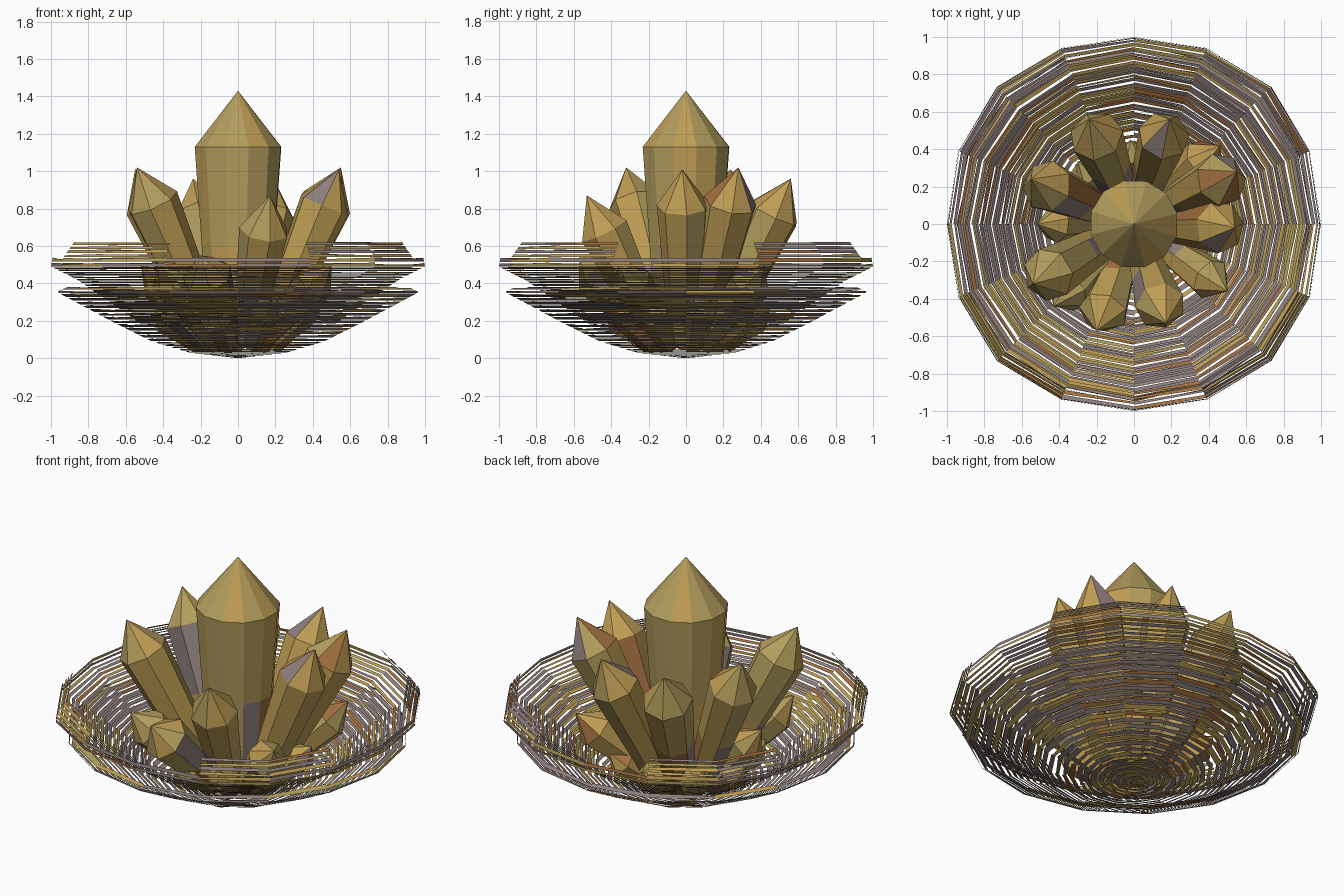
import bpy, bmesh, math, random
from mathutils import Vector

if "Cube" in bpy.data.objects:
    bpy.data.objects.remove(bpy.data.objects["Cube"])

random.seed(4)


def material(name, rgb):
    m = bpy.data.materials.new(name)
    m.diffuse_color = (*rgb, 1)
    m.use_nodes = True
    m.node_tree.nodes["Principled BSDF"].inputs["Base Color"].default_value = m.diffuse_color
    return m


GOLD = material("gold", (0.52, 0.34, 0.09))
OLIVE = material("olive_gold", (0.45, 0.34, 0.11))
RUST = material("rust", (0.36, 0.16, 0.05))
MAUVE = material("mauve", (0.27, 0.21, 0.20))
PALETTE = [GOLD, OLIVE, RUST, MAUVE]


def finish(bm, name):
    me = bpy.data.meshes.new(name)
    bm.to_mesh(me)
    bm.free()
    for m in PALETTE:
        me.materials.append(m)
    ob = bpy.data.objects.new(name, me)
    bpy.context.collection.objects.link(ob)
    return ob


# Crystal: tapered prism along base -> tip, faceted point on top
def crystal(name, base, tip, r, sides=7, point=0.22, taper=0.6):
    base, tip = Vector(base), Vector(tip)
    axis = tip - base
    length = axis.length
    q = axis.to_track_quat('Z', 'Y')
    spin = random.uniform(0, 1)
    bm = bmesh.new()

    def ring(z, rad):
        return [bm.verts.new(base + q @ Vector((
            rad * math.cos(spin + math.tau * i / sides),
            rad * math.sin(spin + math.tau * i / sides), z))) for i in range(sides)]

    foot, low = ring(0, r * taper), ring(length * 0.4, r * (taper + 1) / 2)
    shoulder = ring(length - point, r)
    apex = bm.verts.new(tip)
    bm.faces.new(foot[::-1])
    for a, b in ((foot, low), (low, shoulder)):
        for i in range(sides):
            j = (i + 1) % sides
            bm.faces.new((a[i], a[j], b[j], b[i]))
    for i in range(sides):
        bm.faces.new((shoulder[i], shoulder[(i + 1) % sides], apex))
    for k, f in enumerate(bm.faces):
        # stained foot, clean golden shaft and point
        weights = (4, 3, 2.5, 1.5) if k <= sides else (5, 5, 0.2, 0.4)
        f.material_index = random.choices(range(4), weights)[0]
    return finish(bm, name)


# Central crystal
crystal("central_crystal", (0, 0, 0.06), (0, 0, 1.43), 0.238, 12, 0.30, 0.68)

# Tall leaning crystals: tip position, shoulder radius
tall = [(0.19, 0.56, 0.96, 0.14), (0.55, 0.28, 1.02, 0.145),
        (0.54, -0.02, 1.01, 0.14), (0.17, -0.53, 0.87, 0.135),
        (-0.54, -0.32, 1.02, 0.145), (-0.55, 0.24, 1.01, 0.14),
        (-0.24, 0.56, 0.96, 0.145)]
for i, (x, y, z, r) in enumerate(tall):
    d = Vector((x, y, 0)).normalized() * 0.16
    crystal(f"tall_crystal_{i}", (d.x, d.y, 0.1), (x, y, z), r, 7, 0.21)

# Low crystals between and below the tall ones
low = [(-0.20, -0.57, 0.55, 0.135), (0.50, -0.36, 0.50, 0.115),
       (-0.52, 0.0, 0.50, 0.10), (0.46, 0.42, 0.50, 0.12),
       (-0.43, -0.44, 0.52, 0.12)]
for i, (x, y, z, r) in enumerate(low):
    d = Vector((x, y, 0)).normalized() * 0.14
    crystal(f"low_crystal_{i}", (d.x, d.y, 0.08), (x, y, z), r, 7, 0.15)

# Tiny crystals on the bowl floor
for i in range(9):
    a = math.tau * (i + 0.3) / 9
    c, s = math.cos(a), math.sin(a)
    crystal(f"tiny_crystal_{i}", (0.2 * c, 0.2 * s, 0.07),
            (0.45 * c, 0.45 * s, random.uniform(0.25, 0.34)), 0.09, 6, 0.1)


# Point on a profile polyline at distance s from its start
def along(profile, s):
    for (r0, z0), (r1, z1) in zip(profile, profile[1:]):
        d = math.hypot(r1 - r0, z1 - z0)
        if s <= d:
            return r0 + (r1 - r0) * s / d, z0 + (z1 - z0) * s / d
        s -= d
    return profile[-1]


# Bowl shell made of separate thin horizontal bands with gaps between them
def banded_shell(name, profile, step, fill, rim_z, sides=16):
    total = sum(math.dist(a, b) for a, b in zip(profile, profile[1:]))
    bm = bmesh.new()
    for k in range(int(total / step + 0.5)):
        s = k * step
        for i in range(sides):
            angles = [math.tau * (i + n) / sides for n in (0, 1)]
            mid = sum(angles) / 2
            z = along(profile, s)[1]
            # the rim rises only toward the four diagonals
            if z > rim_z and abs(math.sin(2 * mid)) < 0.6:
                continue
            pts = []
            for a in angles:
                w = fill + random.uniform(-0.25, 0.25)
                for t in (s, s + step * w):
                    r, h = along(profile, t)
                    # the upper rim is fuller on the diagonals
                    lift = min(max((h - 0.42) / 0.08, 0), 1)
                    r *= 1 + 0.04 * lift * math.sin(2 * a) ** 2
                    pts.append(bm.verts.new((r * math.cos(a), r * math.sin(a), h)))
            f = bm.faces.new((pts[0], pts[2], pts[3], pts[1]))
            warm = 0.5 + 0.5 * math.sin(3 * mid + 6 * z)
            mauve = 2.5 if abs(math.sin(mid)) < 0.5 else 0.8
            f.material_index = random.choices(
                range(4), (warm, warm, 0.3, mauve + (0.6 - z) * 2))[0]
    return finish(bm, name)


banded_shell("lower_bowl", [(0, 0), (0.26, 0.03), (0.46, 0.09), (0.68, 0.20),
                            (0.97, 0.355), (0.9, 0.385)], 0.043, 0.62, 0.37)
banded_shell("upper_bowl", [(0.5, 0.17), (0.7, 0.31), (0.86, 0.42), (1.0, 0.49),
                            (0.99, 0.54), (0.93, 0.62)], 0.027, 0.62, 0.53)
